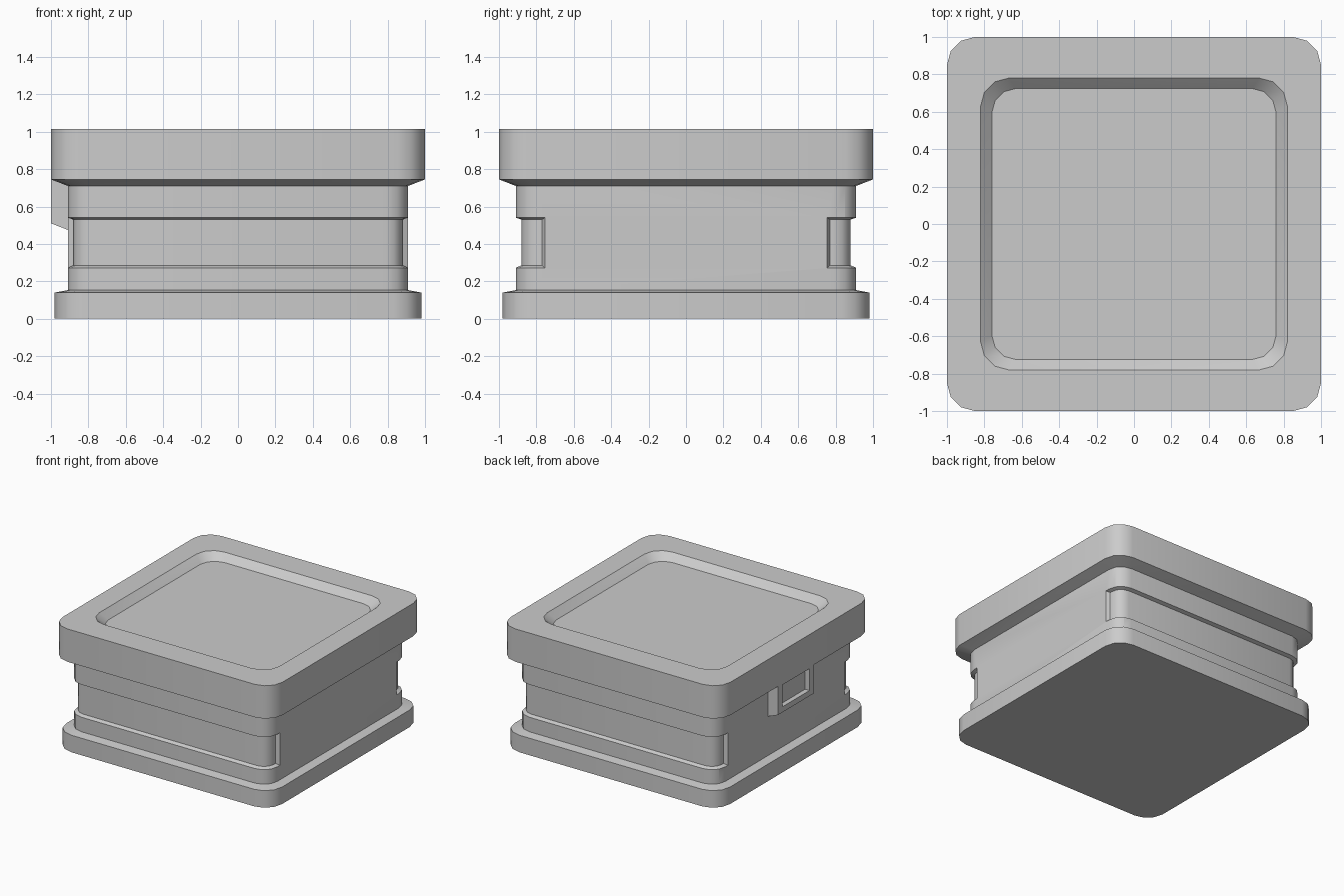
import bpy, bmesh
from math import cos, sin, pi, radians

if "Cube" in bpy.data.objects:
    bpy.data.objects.remove(bpy.data.objects["Cube"])


def arc(cx, cy, r, a0, steps=3):
    return [(cx + r * cos(a0 + pi / 2 * i / steps), cy + r * sin(a0 + pi / 2 * i / steps))
            for i in range(steps + 1)]


def rounded_rect(hx, hy, r):
    pts = []
    for k, (sx, sy) in enumerate([(1, 1), (-1, 1), (-1, -1), (1, -1)]):
        pts += arc(sx * (hx - r), sy * (hy - r), r, k * pi / 2)
    return pts


def finish(name, bm):
    me = bpy.data.meshes.new(name)
    bm.to_mesh(me)
    bm.free()
    ob = bpy.data.objects.new(name, me)
    bpy.context.collection.objects.link(ob)
    return ob


def loft(name, sections, rings=None, cap_start=True, closed=False):
    """Bridge a stack of point rings; closed joins the last ring to the first."""
    bm = bmesh.new()
    rings = rings or [[(x, y, z) for x, y in rounded_rect(hx, hy, r)]
                      for hx, hy, r, z in sections]
    vs = [[bm.verts.new(p) for p in ring] for ring in rings]
    n = len(vs[0])
    for a, b in zip(vs, vs[1:]):
        for i in range(n):
            bm.faces.new((a[i], a[(i + 1) % n], b[(i + 1) % n], b[i]))
    if cap_start:
        bm.faces.new(vs[0][::-1])
    bm.faces.new(vs[-1])
    if closed:
        bmesh.ops.recalc_face_normals(bm, faces=bm.faces)
    return finish(name, bm)


def cut(ob, cutter):
    mod = ob.modifiers.new("cut", 'BOOLEAN')
    mod.operation = 'DIFFERENCE'
    mod.solver = 'EXACT'
    mod.object = cutter
    cutter.hide_render = True
    bpy.context.view_layer.objects.active = ob
    bpy.ops.object.modifier_apply(modifier=mod.name)
    bpy.data.objects.remove(cutter)


def groove_cutter(side):
    """U-shaped band wrapping the front or back, with sloped edges."""
    def path(h, r, y_end):
        return ([(-h, -y_end)] + arc(-h + r, -h + r, r, pi)
                + arc(h - r, -h + r, r, 1.5 * pi) + [(h, -y_end)])
    inner, outer = path(0.88, 0.09, 0.77), path(0.94, 0.15, 0.74)
    # each ring is one cross-section of the band along its path
    rings = [[(a[0], side * a[1], 0.285), (b[0], side * b[1], 0.26),
              (b[0], side * b[1], 0.55), (a[0], side * a[1], 0.53)]
             for a, b in zip(inner, outer)]
    return loft("groove_cutter", None, rings, closed=True)


# lower container with stepped base
body = loft("container_body", [(0.98, 0.98, 0.15, 0), (0.98, 0.98, 0.15, 0.14),
                               (0.91, 0.91, 0.12, 0.153), (0.91, 0.91, 0.12, 0.71)])
for side in (1, -1):
    cut(body, groove_cutter(side))

# overhanging lid with sunken top panel
lid = loft("lid", [(0.91, 0.91, 0.12, 0.71), (1, 1, 0.15, 0.745), (1, 1, 0.15, 1.015),
                   (0.82, 0.78, 0.15, 1.015), (0.76, 0.725, 0.13, 0.96)], cap_start=False)

# catch on the left side with a shallow window
profile = [(-1, 0.51), (-0.9, 0.471), (-0.9, 0.745), (-1, 0.745)]
catch = loft("side_catch", None, [[(x, y, z) for x, z in profile] for y in (-0.235, 0.235)],
             closed=True)
window = [(-1.1, 0.555), (-0.96, 0.555), (-0.96, 0.735), (-1.1, 0.735)]
cut(catch, loft("window_cutter", None,
                [[(x, y, z) for x, z in window] for y in (-0.175, 0.175)], closed=True))

# smooth corners, crisp edges
for ob in (body, lid, catch):
    bpy.ops.object.select_all(action='DESELECT')
    ob.select_set(True)
    bpy.context.view_layer.objects.active = ob
    bpy.ops.object.shade_smooth_by_angle(angle=radians(35) if ob != lid else radians(31))
